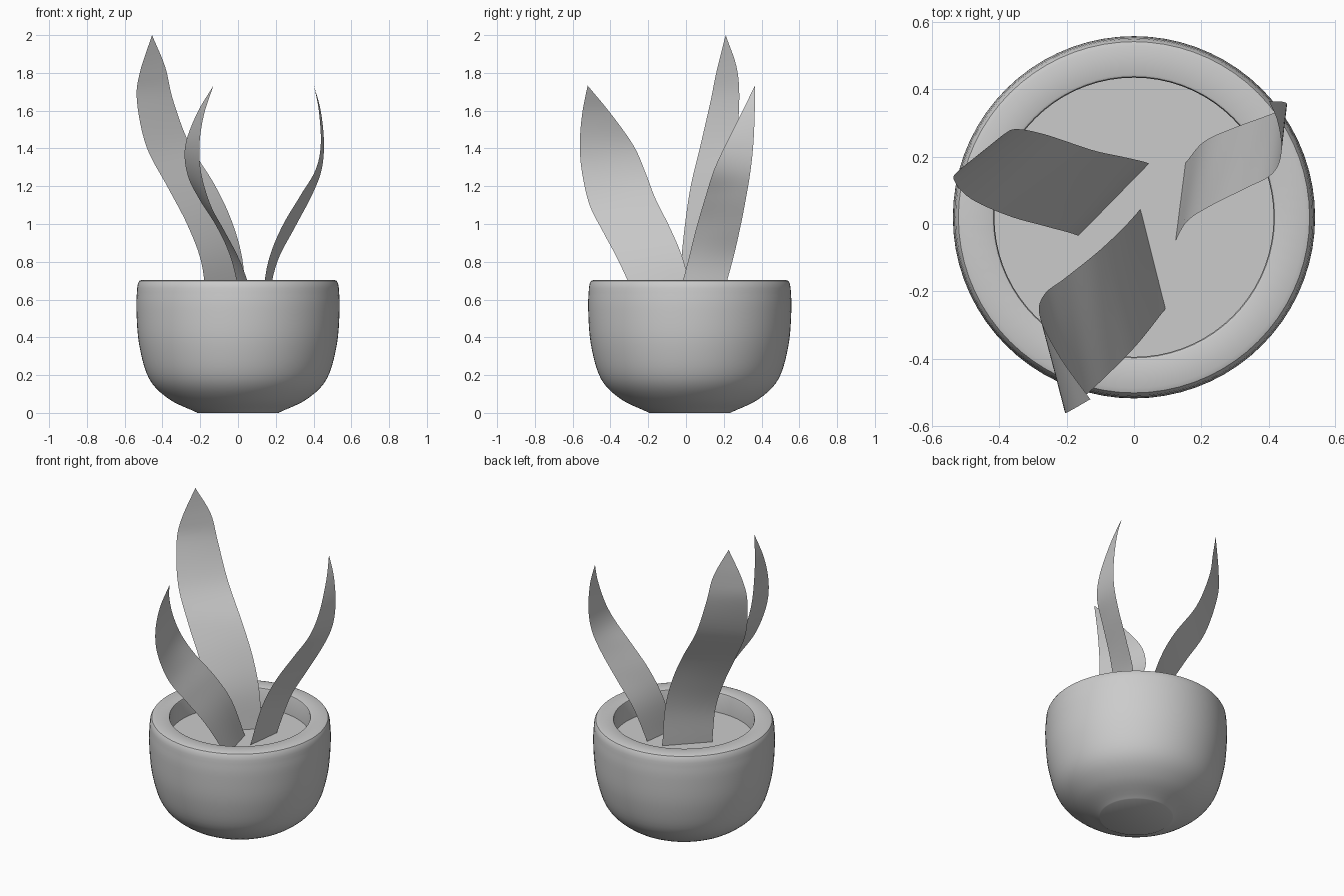
import bpy, bmesh, math
from mathutils import Vector

if "Cube" in bpy.data.objects:
    bpy.data.objects.remove(bpy.data.objects["Cube"])

CENTRE_Y = 0.02   # pot axis


def finish(name, bm, angle=50):
    me = bpy.data.meshes.new(name)
    bm.to_mesh(me)
    bm.free()
    ob = bpy.data.objects.new(name, me)
    bpy.context.collection.objects.link(ob)
    bpy.ops.object.select_all(action='DESELECT')
    bpy.context.view_layer.objects.active = ob
    ob.select_set(True)
    bpy.ops.object.shade_smooth_by_angle(angle=math.radians(angle))
    return ob


def spline(pts, steps):
    """Smooth curve through the points (Catmull-Rom)."""
    p = [Vector(q) for q in pts]
    p = [2 * p[0] - p[1]] + p + [2 * p[-1] - p[-2]]
    out = []
    for i in range(1, len(p) - 2):
        a, b, c, d = p[i - 1:i + 3]
        for s in range(steps):
            t = s / steps
            out.append(0.5 * (2 * b + (c - a) * t + (2 * a - 5 * b + 4 * c - d) * t * t
                              + (3 * b - a - 3 * c + d) * t ** 3))
    return out + [p[-2]]


def lathe(name, profile, seg=72):
    """Revolve (radius, z) points; radius 0 points become poles."""
    bm = bmesh.new()
    rings = []
    for r, z in profile:
        n = 1 if r == 0 else seg
        rings.append([bm.verts.new((r * math.cos(2 * math.pi * k / seg),
                                    r * math.sin(2 * math.pi * k / seg) + CENTRE_Y, z))
                      for k in range(n)])
    for lo, hi in zip(rings, rings[1:]):
        for k in range(seg):
            quad = [lo[k % len(lo)], lo[(k + 1) % len(lo)],
                    hi[(k + 1) % len(hi)], hi[k % len(hi)]]
            bm.faces.new(list(dict.fromkeys(quad)))
    bmesh.ops.recalc_face_normals(bm, faces=bm.faces)
    return finish(name, bm, 35)


def leaf(name, edge_a, edge_b, tip, steps=6, cols=4):
    """Ribbon between two smooth edges meeting at a pointed tip."""
    a, b = spline(edge_a + [tip], steps), spline(edge_b + [tip], steps)
    bm = bmesh.new()
    rows = [[bm.verts.new(p.lerp(q, c / cols)) for c in range(cols + 1)]
            for p, q in zip(a[:-1], b[:-1])]
    for lo, hi in zip(rows, rows[1:]):
        for c in range(cols):
            bm.faces.new((lo[c], lo[c + 1], hi[c + 1], hi[c]))
    end = bm.verts.new(tip)
    for c in range(cols):
        bm.faces.new((rows[-1][c], rows[-1][c + 1], end))
    return finish(name, bm)


# Pot: rounded bowl, thick flat rim, straight inner wall
outer = spline([(0.22, 0.003), (0.365, 0.073), (0.47, 0.18), (0.523, 0.36),
                (0.538, 0.55), (0.534, 0.66)], 5)
lathe("pot", [(0, 0), (0.215, 0)] + [tuple(p) for p in outer]
      + [(0.530, 0.685), (0.522, 0.699), (0.508, 0.704), (0.425, 0.704),
         (0.418, 0.701), (0.415, 0.694), (0.415, 0.55)])

# Soil
lathe("soil", [(0, 0.575), (0.418, 0.575), (0.418, 0.55), (0, 0.55)])

# Tall rear leaf
leaf("tall_leaf",
     [(-0.165, -0.035, 0.57), (-0.195, -0.025, 0.80), (-0.27, -0.005, 1.00),
      (-0.375, 0.025, 1.20), (-0.485, 0.075, 1.41), (-0.535, 0.13, 1.65), (-0.52, 0.16, 1.80)],
     [(0.045, 0.18, 0.57), (0.022, 0.187, 0.82), (-0.035, 0.20, 1.02),
      (-0.125, 0.22, 1.21), (-0.26, 0.265, 1.43), (-0.345, 0.282, 1.66), (-0.385, 0.268, 1.83)],
     (-0.455, 0.21, 2.0))

# Front leaf
leaf("front_leaf",
     [(0.095, -0.25, 0.57), (0.012, -0.355, 0.80), (-0.07, -0.44, 0.96),
      (-0.145, -0.51, 1.10), (-0.195, -0.55, 1.27), (-0.204, -0.562, 1.42), (-0.18, -0.55, 1.58)],
     [(0.02, 0.045, 0.57), (-0.035, -0.015, 0.81), (-0.11, -0.085, 0.98),
      (-0.204, -0.16, 1.13), (-0.267, -0.21, 1.26), (-0.28, -0.275, 1.41), (-0.22, -0.395, 1.58)],
     (-0.13, -0.521, 1.733))

# Right leaf
leaf("right_leaf",
     [(0.123, -0.05, 0.57), (0.16, 0.01, 0.80), (0.23, 0.055, 0.98),
      (0.33, 0.105, 1.15), (0.41, 0.148, 1.285), (0.438, 0.21, 1.42), (0.428, 0.30, 1.60)],
     [(0.152, 0.18, 0.57), (0.208, 0.245, 0.80), (0.30, 0.287, 0.98),
      (0.39, 0.32, 1.15), (0.442, 0.342, 1.285), (0.455, 0.357, 1.43), (0.438, 0.364, 1.60)],
     (0.402, 0.365, 1.733))
